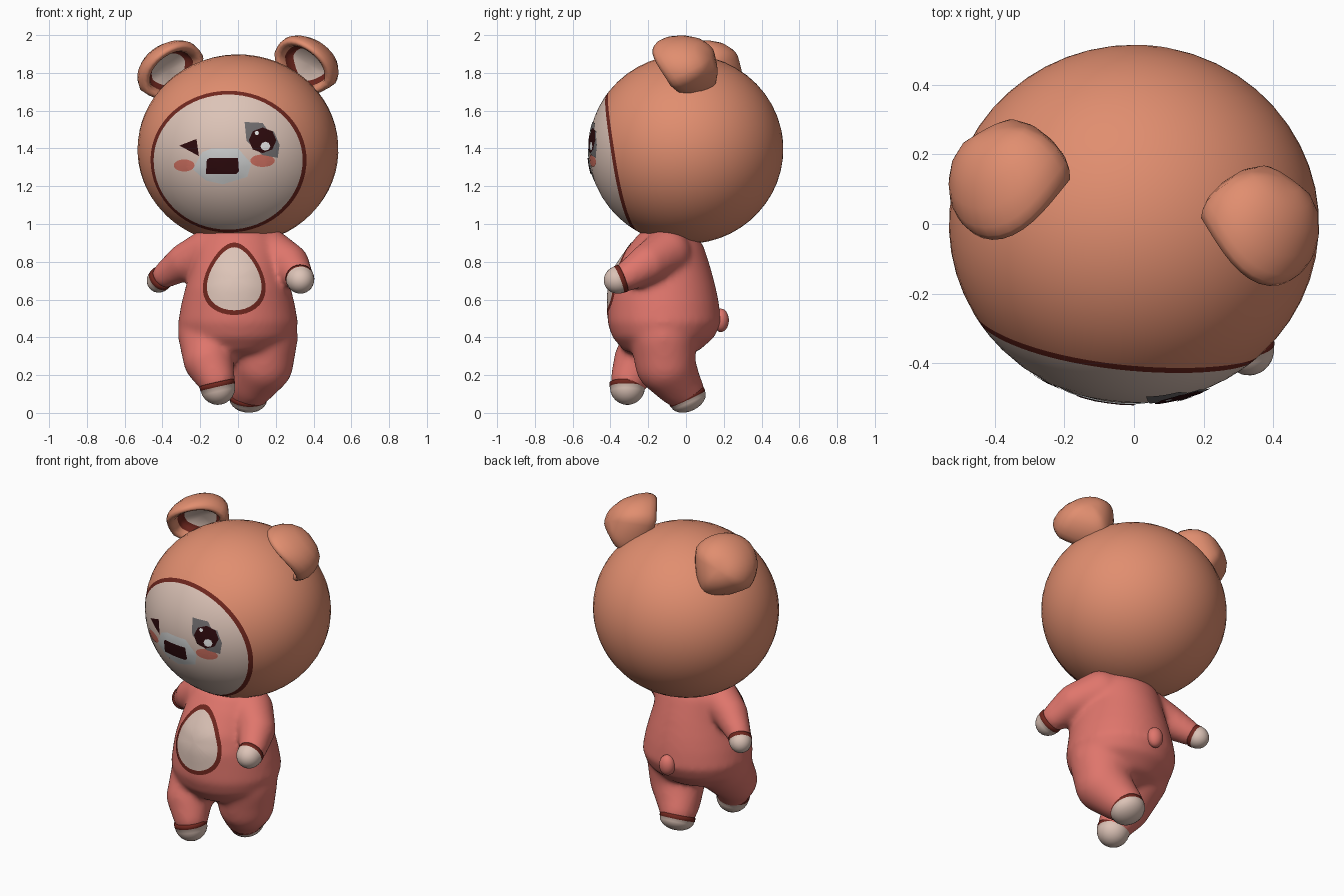
import bpy, bmesh
from math import sin, cos, pi, sqrt
from mathutils import Vector, Matrix
from mathutils.bvhtree import BVHTree

cube = bpy.data.objects.get("Cube")
if cube:
    bpy.data.objects.remove(cube)


def material(name, r, g, b):
    m = bpy.data.materials.new(name)
    m.use_nodes = True
    m.diffuse_color = (r, g, b, 1)
    m.node_tree.nodes["Principled BSDF"].inputs["Base Color"].default_value = (r, g, b, 1)
    return m


TAN = material("tan_fur", .75, .27, .16)
RED = material("coral_suit", .74, .18, .15)
CREAM = material("cream", .72, .55, .475)
TRIM = material("dark_red_trim", .16, .02, .013)
DARK = material("eye_brown", .026, .003, .004)
SILVER = material("muzzle_grey", .6, .61, .61)
GREY = material("lash_grey", .16, .15, .155)
BLUSH = material("blush", .63, .165, .12)
WHITE = material("white", .85, .85, .85)


def finish(name, bm, mats):
    bmesh.ops.recalc_face_normals(bm, faces=bm.faces)
    me = bpy.data.meshes.new(name)
    bm.to_mesh(me)
    bm.free()
    for m in mats:
        me.materials.append(m)
    me.shade_smooth()
    ob = bpy.data.objects.new(name, me)
    bpy.context.collection.objects.link(ob)
    return ob


def skin_rings(bm, rings, bands=None):
    """Bridge successive rings; a ring of one point is a pole."""
    loops = [[bm.verts.new(p) for p in ring] for ring in rings]
    for i, (a, b) in enumerate(zip(loops, loops[1:])):
        n = max(len(a), len(b))
        for k in range(n):
            j = (k + 1) % n
            if len(a) == 1:
                vs = (a[0], b[k], b[j])
            elif len(b) == 1:
                vs = (a[k], a[j], b[0])
            else:
                vs = (a[k], a[j], b[j], b[k])
            bm.faces.new(vs).material_index = bands[i] if bands else 0


def ring_object(name, rings, mats, bands):
    bm = bmesh.new()
    skin_rings(bm, rings, bands)
    return finish(name, bm, mats)


def circle(n):
    return [2 * pi * k / n for k in range(n)]


def frame(axis, up):
    """Two unit vectors across the axis, the second nearest to up."""
    v = (up - axis * axis.dot(up)).normalized()
    return v.cross(axis), v


def bvh(ob):
    me = ob.data
    return BVHTree.FromPolygons([v.co for v in me.vertices], [p.vertices[:] for p in me.polygons])


# Head: rings run out from the face centre so the face edge is a clean loop
HEAD, SIZE = Vector((0, 0, 1.396)), Vector((.532, .515, .502))


def face_dir(x, z):
    a, c = x / SIZE.x, (z - HEAD.z) / SIZE.z
    return Vector((a, -sqrt(max(0, 1 - a * a - c * c)), c)).normalized()


def on_head(d):
    return HEAD + Vector((d.x * SIZE.x, d.y * SIZE.y, d.z * SIZE.z))


pole = face_dir(-.05, 1.34)
edge = [face_dir(-.05 + .413 * cos(t), 1.34 + (.365 if sin(t) > 0 else .385) * sin(t)) for t in circle(64)]
rings = [[on_head(pole)]]
for f in (.15, .3, .45, .6, .75, .86, .938, 1):
    rings.append([on_head(pole.slerp(e, f)) for e in edge])
for i in range(1, 18):
    rings.append([on_head(e.slerp(-pole, i / 18)) for e in edge])
rings.append([on_head(-pole)])
head = ring_object("head", rings, [TAN, CREAM, TRIM], [1] * 7 + [2] + [0] * 18)


# Ears: cups with a thick rolled rim, a forward-curling top and a trimmed lining
def ear(name, centre, opening, up, radius):
    n = Vector(opening).normalized()
    u, v = frame(n, Vector(up))
    c = Vector(centre)
    profile = [(.3, .155), (.55, .14), (.78, .105), (.93, .06), (1, .015), (.99, -.015),
               (.94, -.04), (.85, -.047), (.75, -.035), (.68, -.005), (.66, .025), (.53, .04)]

    def point(r, w, t):
        across = r * cos(t) * (1 + .45 * min(0, sin(t)))
        rise = r * sin(t)
        curl = .075 * max(0, rise) ** 2
        return c + radius * (u * across + v * rise) + n * (curl - w)

    rings = [[c - n * .16]]
    rings += [[point(r, w, t) for t in circle(32)] for r, w in profile]
    rings.append([c - n * .045])
    ring_object(name, rings, [TAN, TRIM, CREAM], [0] * 10 + [1, 1, 2])


ear("left_ear", (.355, .0, 1.83), (-.46, -.81, -.3), (.5, 0, .85), .185)
ear("right_ear", (-.35, .13, 1.8), (.36, -.85, -.3), (-.5, 0, .85), .19)

# Body: torso and limbs fused into one soft skin
bm = bmesh.new()
torso = [(.98, .1, .08, -.12), (.95, .19, .15, -.1), (.88, .225, .2, -.105), (.76, .25, .26, -.127),
         (.66, .28, .287, -.128), (.58, .3, .295, -.12), (.48, .318, .302, -.115),
         (.4, .3, .27, -.12), (.33, .22, .2, -.13), (.29, .1, .09, -.13)]
rings = [[(0, -.12, .985)]]
for z, rx, ry, y in torso:
    rings.append([(rx * cos(t), y + ry * sin(t), z) for t in circle(40)])
rings.append([(0, -.13, .285)])
skin_rings(bm, rings)
limbs = [
    [(-.15, -.14, .42, .17), (-.158, -.25, .28, .133), (-.115, -.3, .18, .1)],
    [(.14, -.12, .4, .178), (.134, -.11, .26, .16), (.08, -.045, .16, .125), (.06, -.01, .12, .107)],
    [(-.15, -.09, .86, .12), (-.28, -.04, .8, .1), (-.385, .03, .73, .071)],
    [(.16, -.1, .85, .128), (.27, -.2, .79, .108), (.32, -.31, .723, .08)],
]
for path in limbs:
    for a, b in zip(path, path[1:]):
        for k in range(9):
            p = Vector(a).lerp(Vector(b), k / 8)
            bmesh.ops.create_uvsphere(bm, u_segments=24, v_segments=14, radius=p[3],
                                      matrix=Matrix.Translation(p.xyz))
body = finish("body", bm, [RED])
mod = body.modifiers.new("fuse", "REMESH")
mod.mode, mod.voxel_size = "VOXEL", .015
mod = body.modifiers.new("soften", "SMOOTH")
mod.factor, mod.iterations = .5, 16
graph = bpy.context.evaluated_depsgraph_get()
fused = bpy.data.meshes.new_from_object(body.evaluated_get(graph))
body.modifiers.clear()
body.data = fused
if not fused.materials:
    fused.materials.append(RED)
for p in fused.polygons:
    p.material_index = 0
fused.shade_smooth()


# Hands and feet: rounded ends with a dark cuff
def cap(name, centre, direction, r, length):
    c, d = Vector(centre), Vector(direction).normalized()
    u, v = frame(d, Vector((.1, 1, .2)))
    profile = [(-.014, .92), (-.012, 1.02), (.01, 1.02), (.012, 1)]
    profile += [(.012 + (length - .012) * sin(a * pi / 12), cos(a * pi / 12)) for a in range(1, 6)]
    rings = [[c - d * .014]]
    rings += [[c + d * w + r * f * (u * cos(t) + v * sin(t)) for t in circle(28)] for w, f in profile]
    rings.append([c + d * length])
    ring_object(name, rings, [TRIM, CREAM], [0] * 4 + [1] * 6)


cap("right_foot", (-.11, -.31, .148), (.22, -.02, -.97), .093, .106)
cap("left_foot", (.055, .005, .085), (-.05, .42, -.9), .1, .078)
cap("right_hand", (-.41, .05, .71), (-.5, .6, -.5), .065, .083)
cap("left_hand", (.328, -.345, .71), (.12, -.88, -.34), .074, .092)

# Tail
bm = bmesh.new()
bmesh.ops.create_uvsphere(bm, u_segments=24, v_segments=14, radius=1,
                          matrix=Matrix.Translation((0, .185, .49)) @ Matrix.Diagonal((.048, .042, .062, 1)))
finish("tail", bm, [RED])


# Painted details: thin plates draped on the surface
def patch(name, tree, outline, mats, lift, bulge=0.0, rim=.87):
    cx = sum(p[0] for p in outline) / len(outline)
    cz = sum(p[1] for p in outline) / len(outline)
    pts = []
    for i, a in enumerate(outline):
        b = outline[(i + 1) % len(outline)]
        pts += [(a[0] + (b[0] - a[0]) * k / 4, a[1] + (b[1] - a[1]) * k / 4) for k in range(4)]

    def drape(x, z, s):
        hit = tree.ray_cast(Vector((x, -2, z)), Vector((0, 1, 0)))[0]
        return hit - Vector((0, lift + bulge * (1 - s * s), 0))

    rings = [[drape(cx + (x - cx) * s, cz + (z - cz) * s, s) for x, z in pts]
             for s in (1, rim, .65, .43, .2)]
    rings.append([drape(cx, cz, 0)])
    ring_object(name, rings, mats, [0] + [len(mats) - 1] * 4)


def oval(x, z, rx, rz, n=20, taper=0.0):
    return [(x + rx * cos(t) * (1 - taper * sin(t)), z + rz * sin(t)) for t in circle(n)]


skin, face = bvh(body), bvh(head)
patch("belly_patch", skin, oval(-.02, .71, .16, .192, 40, .3), [TRIM, CREAM], .004)
patch("muzzle", face, [(-.24, 1.29), (-.19, 1.38), (-.14, 1.4), (0, 1.4), (.07, 1.32),
                       (.05, 1.25), (-.08, 1.21), (-.17, 1.23)], [SILVER], .003, .004)
patch("nose", face, [(-.17, 1.265), (-.165, 1.34), (-.15, 1.35), (0, 1.35), (.005, 1.28), (-.01, 1.265)],
      [DARK], .009)
patch("right_blush", face, oval(-.285, 1.31, .055, .032), [BLUSH], .003)
patch("left_blush", face, oval(.13, 1.335, .065, .033), [BLUSH], .003)
patch("winking_eye", face, [(-.31, 1.415), (-.22, 1.45), (-.207, 1.36)], [DARK], .003)
patch("eyelashes", face, [(.035, 1.54), (.13, 1.535), (.155, 1.5), (.19, 1.49), (.22, 1.42),
                          (.21, 1.35), (.13, 1.365), (.045, 1.44)], [GREY], .005)
patch("open_eye", face, oval(.13, 1.443, .073, .068, 8), [DARK], .0075)
patch("large_glint", face, oval(.145, 1.412, .026, .024, 8), [WHITE], .0095)
patch("small_glint", face, oval(.1, 1.482, .012, .012, 6), [WHITE], .0095)
